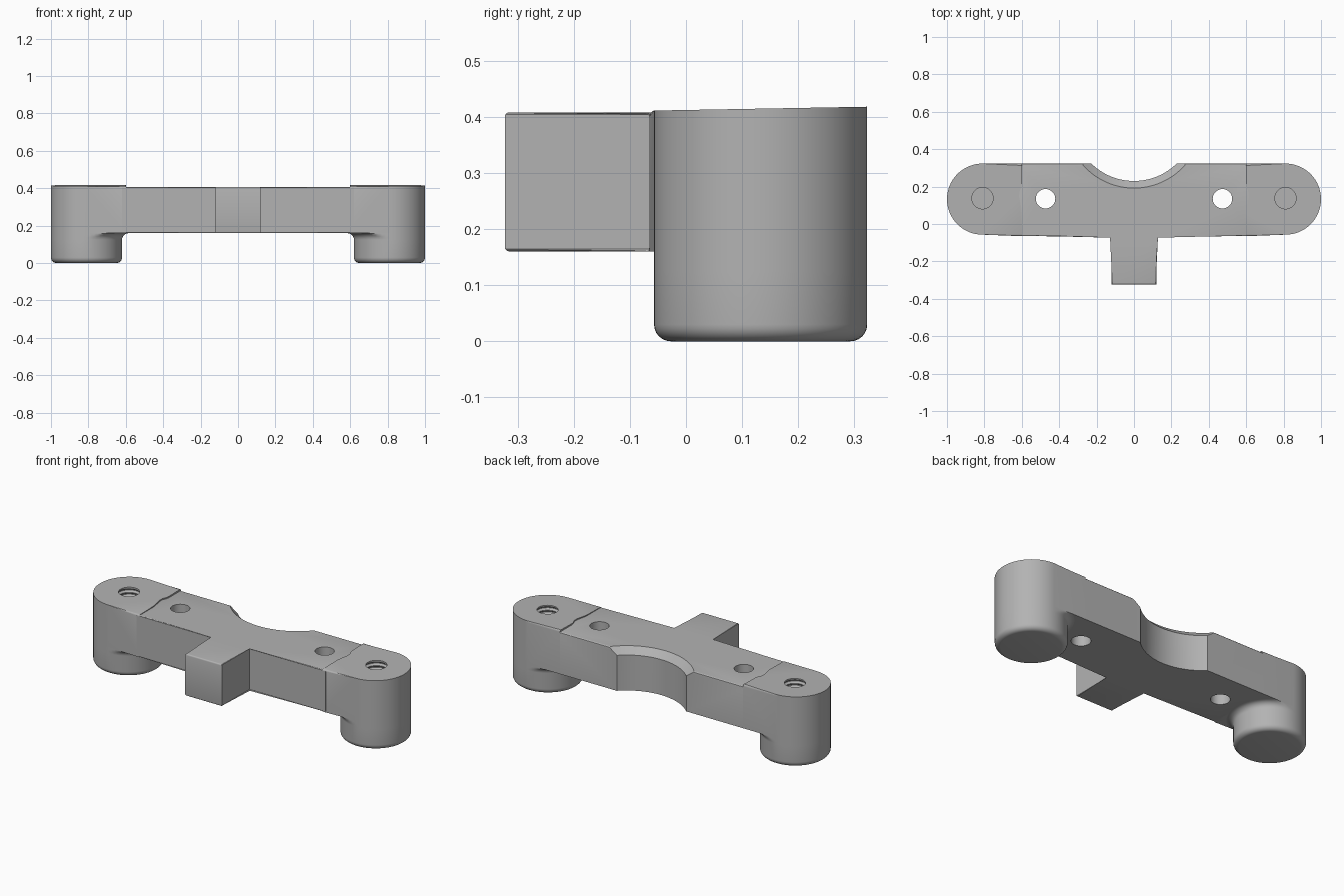
import bpy, bmesh
from math import sin, cos, pi, asin, radians

if "Cube" in bpy.data.objects:
    bpy.data.objects.remove(bpy.data.objects["Cube"])

GREY = (0.45, 0.45, 0.45, 1)
steel = bpy.data.materials.new("plain grey")
steel.use_nodes = True
steel.diffuse_color = GREY
steel.node_tree.nodes["Principled BSDF"].inputs["Base Color"].default_value = GREY

FRONT, BACK = -0.065, 0.323      # faces of the bar in y
LOW, TOP = 0.16, 0.408           # faces of the bar in z
END_X, END_Y, END_R = 0.81, 0.133, 0.19
NOTCH_Y, NOTCH_R = 0.556, 0.326


def finish(bm, name):
    bmesh.ops.recalc_face_normals(bm, faces=bm.faces)
    mesh = bpy.data.meshes.new(name)
    bm.to_mesh(mesh)
    bm.free()
    obj = bpy.data.objects.new(name, mesh)
    obj.data.materials.append(steel)
    bpy.context.collection.objects.link(obj)
    return obj


def loft(bm, rings):
    """Skin closed rings of equal length and cap both ends."""
    rows = [[bm.verts.new(p) for p in ring] for ring in rings]
    n = len(rows[0])
    for a, b in zip(rows, rows[1:]):
        for i in range(n):
            bm.faces.new((a[i], a[(i + 1) % n], b[(i + 1) % n], b[i]))
    bm.faces.new(rows[0])
    bm.faces.new(rows[-1])


def lathe(name, x, y, profile, n=48):
    bm = bmesh.new()
    loft(bm, [[(x + r * cos(2 * pi * i / n), y + r * sin(2 * pi * i / n), z)
               for i in range(n)] for r, z in profile])
    return finish(bm, name)


def prism(outline, low, top):
    """Extrude an outline; low and top are heights as functions of y."""
    bm = bmesh.new()
    loft(bm, [[(x, y, f(y)) for x, y in outline] for f in (low, top)])
    return bm


def round_edges(bm, rule, size):
    edges = [e for e in bm.edges if rule(*[v.co for v in e.verts])]
    bmesh.ops.bevel(bm, geom=edges, offset=size, segments=3, profile=0.5,
                    affect='EDGES', clamp_overlap=True)


def cut(obj, cutter):
    mod = obj.modifiers.new("cut", 'BOOLEAN')
    mod.operation, mod.object, mod.solver = 'DIFFERENCE', cutter, 'EXACT'
    bpy.context.view_layer.objects.active = obj
    bpy.ops.object.modifier_apply(modifier=mod.name)


def pad_top(y):
    return 0.411 + 0.007 * (y - FRONT) / (BACK - FRONT)


parts, cutters = [], []

# Crossbar with its stem and the curved notch at the back
half = asin(0.2275 / NOTCH_R)
arc = [(NOTCH_R * sin(half - 2 * half * i / 32),
        NOTCH_Y - NOTCH_R * cos(half - 2 * half * i / 32)) for i in range(33)]
outline = [(-0.62, FRONT), (-0.12, FRONT), (-0.12, -0.323), (0.12, -0.323),
           (0.12, FRONT), (0.62, FRONT), (0.62, BACK)]
bm = prism(outline + arc + [(-0.62, BACK)], lambda y: LOW, lambda y: TOP)
round_edges(bm, lambda a, b: abs(a.z - b.z) < 1e-4 and a.y < 0 and b.y < 0, 0.008)
round_edges(bm, lambda a, b: a.z > TOP - 1e-4 and b.z > TOP - 1e-4
            and a.y > BACK - 0.001 and b.y > BACK - 0.001, 0.008)
crossbar = finish(bm, "crossbar")
parts.append(crossbar)

# Chamfer on the top edge of the notch
cutters.append(lathe("notch_chamfer_cutter", 0, NOTCH_Y,
                     [(NOTCH_R - 0.012, 0.358), (NOTCH_R + 0.048, 0.418)], 128))
cut(crossbar, cutters[-1])

for s, side in ((1, "left"), (-1, "right")):
    # Through hole in the crossbar
    cutters.append(lathe(side + "_hole_cutter", s * 0.473, 0.135,
                         [(0.052, 0.1), (0.052, 0.5)]))
    cut(crossbar, cutters[-1])

    # Raised end pad with a wavy seam towards the bar
    seam = [(0.6, BACK), (0.6, 0.21), (0.604, 0.19), (0.613, 0.17), (0.614, 0.145),
            (0.607, 0.11), (0.601, 0.08), (0.6, 0.06), (0.6, FRONT)]
    cap = [(END_X + END_R * cos(a), END_Y + END_R * sin(a))
           for a in (radians(-90 + 180 * i / 32) for i in range(33))]
    bm = prism([(s * x, y) for x, y in seam + cap], lambda y: LOW, pad_top)

    def outer_top(a, b):
        on_seam = abs(a.x) < 0.62 and abs(b.x) < 0.62
        return a.z > 0.4 and b.z > 0.4 and not on_seam
    round_edges(bm, outer_top, 0.01)
    pad = finish(bm, side + "_end_pad")

    # Round foot that flares into the underside of the bar on the inner half
    rings = []
    profile = [(END_R - 0.03 * (1 - sin(a)), 0.03 * (1 - cos(a)))
               for a in (radians(15 * i) for i in range(7))]
    profile += [(END_R + 0.035 * (1 - cos(a)), 0.125 + 0.035 * sin(a))
                for a in (radians(15 * i) for i in range(7))]
    for r, z in profile:
        ring = []
        for i in range(64):
            a = 2 * pi * i / 64
            reach = r if cos(a) < 0 else min(r, END_R)
            dy = max(-END_R, min(END_R, reach * sin(a)))
            ring.append((s * (END_X + reach * cos(a)), END_Y + dy, z))
        rings.append(ring)
    bm = bmesh.new()
    loft(bm, rings)
    foot = finish(bm, side + "_foot")

    # Threaded blind hole down through pad and foot
    thread = [(0.057, 0.1)]
    for k in range(12):
        z = 0.11 + k * 0.025
        thread += [(0.057, z), (0.068, z + 0.009), (0.068, z + 0.012), (0.057, z + 0.021)]
    thread.append((0.057, 0.5))
    cutters.append(lathe(side + "_thread_cutter", s * END_X, 0.138, thread))
    cut(pad, cutters[-1])
    cut(foot, cutters[-1])
    parts += [pad, foot]

for c in cutters:
    bpy.data.objects.remove(c)

# Smooth curved walls, crisp corners
bpy.ops.object.select_all(action='DESELECT')
for p in parts:
    p.select_set(True)
bpy.context.view_layer.objects.active = parts[0]
bpy.ops.object.shade_smooth_by_angle(angle=radians(30))
